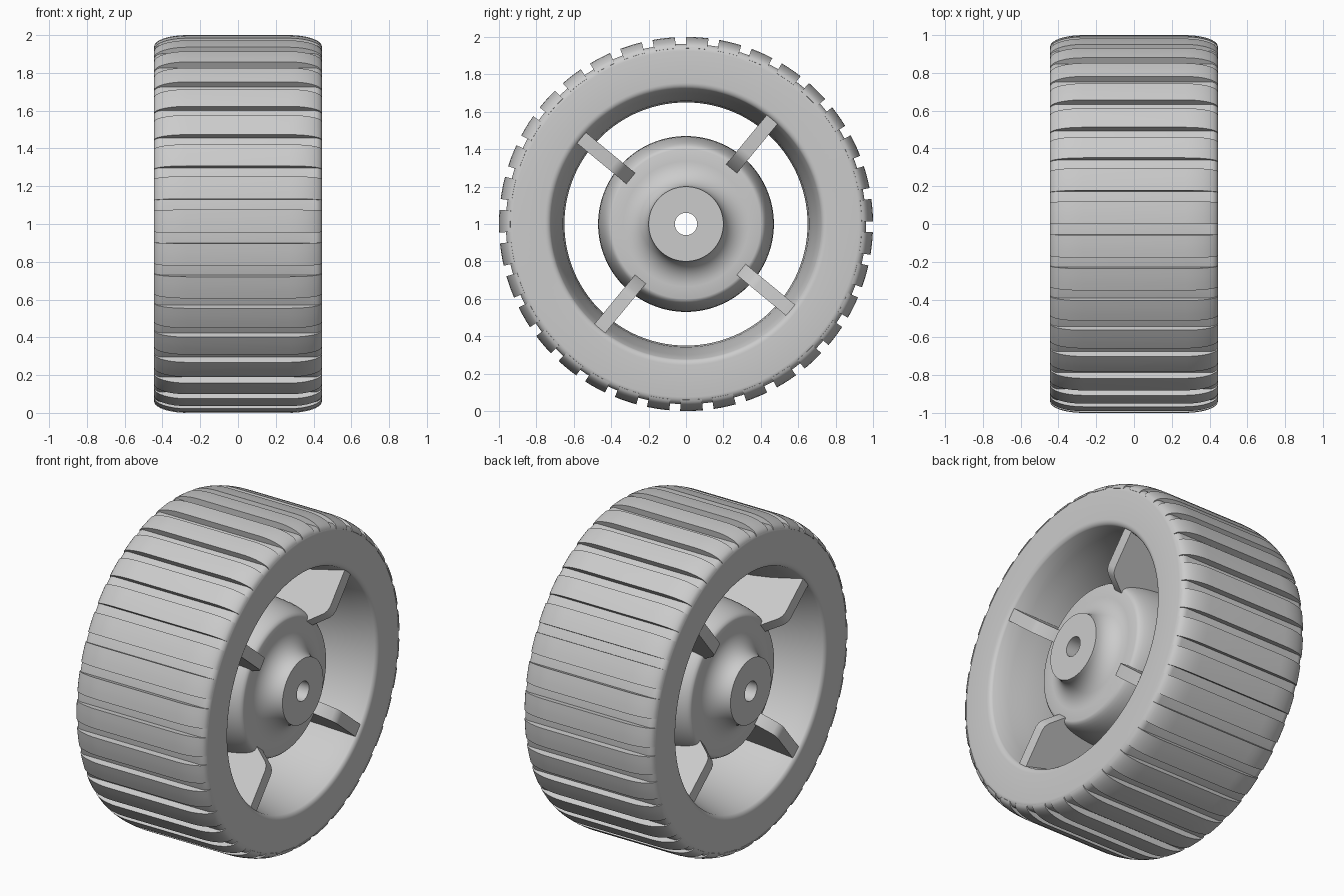
import bpy
import bmesh
from math import cos, sin, pi, radians
from mathutils import Matrix, Vector

cube = bpy.data.objects.get("Cube")
if cube:
    bpy.data.objects.remove(cube)

AXLE = Vector((0, 0, 1))
HALF = 0.445          # half width of the wheel
BLOCKS = 35           # tread blocks around the tyre
PITCH = 2 * pi / BLOCKS
GROOVE = 0.058        # groove width in radians
GROOVE_START = radians(91.7)

grey = bpy.data.materials.new("plain_grey")
grey.use_nodes = True
grey.diffuse_color = (0.6, 0.6, 0.6, 1)
grey.node_tree.nodes["Principled BSDF"].inputs["Base Color"].default_value = (0.6, 0.6, 0.6, 1)


def finish(name, bm, angle=35):
    bmesh.ops.recalc_face_normals(bm, faces=bm.faces)
    mesh = bpy.data.meshes.new(name)
    bm.to_mesh(mesh)
    bm.free()
    mesh.materials.append(grey)
    mesh.shade_smooth()
    mesh.set_sharp_from_angle(angle=radians(angle))
    obj = bpy.data.objects.new(name, mesh)
    obj.location = AXLE
    bpy.context.collection.objects.link(obj)
    return obj


def mirrored(half):
    """Complete a profile of (x, radius) points that runs from +x to x = 0."""
    return half + [(-x, r) for x, r in reversed(half) if x > 0]


def arc(cx, cr, ax, ar, start, end, steps=8):
    """Elliptical arc in the (x, radius) plane, angles in degrees."""
    angles = [radians(start + (end - start) * i / steps) for i in range(steps + 1)]
    return [(cx + ax * cos(a), cr + ar * sin(a)) for a in angles]


def sweep(bm, profile, start, angle, steps):
    """Sweep a closed profile round the x axis, capped unless it is a full turn."""
    full = angle >= 2 * pi
    rings = []
    for i in range(steps if full else steps + 1):
        a = start + angle * i / steps
        rings.append([bm.verts.new((x, r * cos(a), r * sin(a))) for x, r in profile])
    pairs = list(zip(rings, rings[1:]))
    if full:
        pairs.append((rings[-1], rings[0]))
    else:
        bm.faces.new(rings[0])
        bm.faces.new(rings[-1])
    for a, b in pairs:
        for j in range(len(profile)):
            k = (j + 1) % len(profile)
            bm.faces.new((a[j], a[k], b[k], b[j]))


# Rim and tyre carcass: flared bore, flat sides, groove floor
bore = arc(0.415, 0.755, 0.03, 0.035, 0, -65, 5)
bore += [(0.33, 0.70), (0.24, 0.678), (0.12, 0.658), (0, 0.65)]
outside = arc(0.405, 0.925, 0.04, 0.038, 0, 90, 6)
carcass = mirrored(bore)[::-1] + mirrored(outside)
bm = bmesh.new()
sweep(bm, carcass, 0, 2 * pi, BLOCKS * 4)
finish("rim_and_tyre", bm)

# Tread blocks with rounded shoulders
shoulder = arc(0.27, 0.94, HALF - 0.271, 0.06, 0, 90, 8)
block = [(-0.40, 0.93), (0.40, 0.93)] + mirrored(shoulder)
block = block[1:] + block[:1]
bm = bmesh.new()
for n in range(BLOCKS):
    sweep(bm, block, GROOVE_START + n * PITCH + GROOVE / 2, PITCH - GROOVE, 3)
finish("tread_blocks", bm)

# Hub: barrel body, flat flange, cove up to the boss, axle hole
cove = arc(HALF, 0.335, 0.125, 0.135, 270, 180, 10)
barrel = arc(0, 0.40, 0.32, 0.07, 0, 90, 10)
hub = mirrored([(HALF, 0.06)] + cove + barrel[:-1] + [(0, 0.47)])
bm = bmesh.new()
sweep(bm, hub, 0, 2 * pi, 96)
finish("hub", bm)

# Spokes: four flat plates with a rounded inner corner
edge = [(0.43, 0.79), (0.43, 0.50), (0.424, 0.474), (0.408, 0.452), (0.31, 0.375), (0.2, 0.34)]
outline = mirrored(edge)
THICK = 0.075
bm = bmesh.new()
for n in range(4):
    turn = Matrix.Rotation(radians(50.5 + 90 * n), 4, "X")
    base = bm.faces.new([bm.verts.new(turn @ Vector((x, r, -THICK / 2))) for x, r in outline])
    result = bmesh.ops.extrude_face_region(bm, geom=[base], use_keep_orig=True)
    top = [v for v in result["geom"] if isinstance(v, bmesh.types.BMVert)]
    bmesh.ops.translate(bm, verts=top, vec=turn @ Vector((0, 0, THICK)))
finish("spokes", bm)
